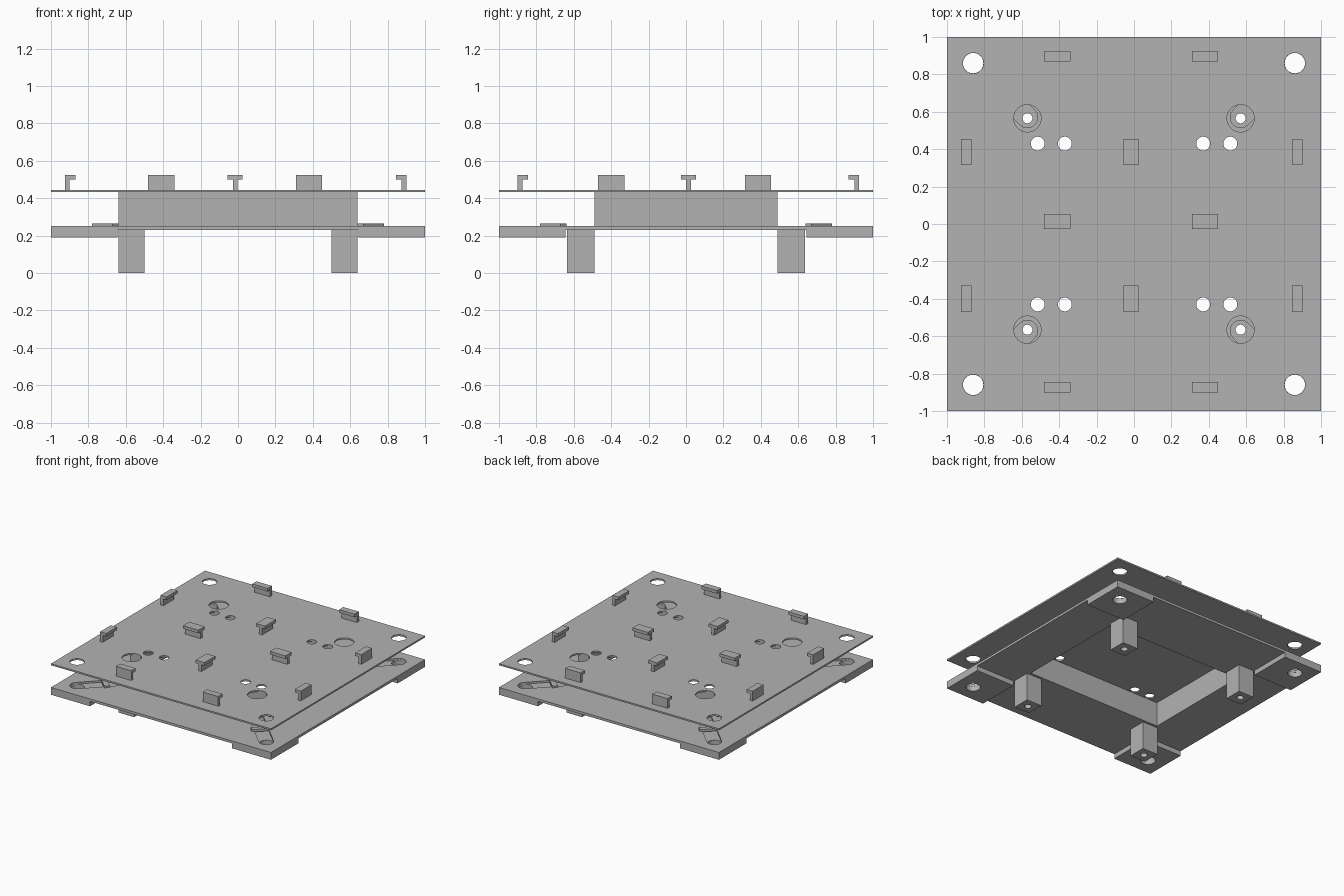
import bpy, bmesh
from math import pi, cos, sin
from mathutils import Matrix, Vector

cube = bpy.data.objects.get("Cube")
if cube:
    bpy.data.objects.remove(cube, do_unlink=True)

grey = bpy.data.materials.new("plain grey")
grey.use_nodes = True
colour = (0.45, 0.45, 0.45, 1)
grey.diffuse_color = colour
grey.node_tree.nodes["Principled BSDF"].inputs["Base Color"].default_value = colour

CORNERS = [(sx, sy) for sx in (-1, 1) for sy in (-1, 1)]


def finish(bm, name):
    bmesh.ops.recalc_face_normals(bm, faces=bm.faces)
    mesh = bpy.data.meshes.new(name)
    bm.to_mesh(mesh)
    bm.free()
    mesh.materials.append(grey)
    obj = bpy.data.objects.new(name, mesh)
    bpy.context.collection.objects.link(obj)
    return obj


def add_box(bm, x, y, z):
    """Add a box given as (low, high) ranges."""
    size = [r[1] - r[0] for r in (x, y, z)]
    mid = [(r[0] + r[1]) / 2 for r in (x, y, z)]
    bmesh.ops.create_cube(bm, size=1, matrix=Matrix.Translation(mid) @ Matrix.Diagonal((*size, 1)))


def box(name, x, y, z):
    bm = bmesh.new()
    add_box(bm, x, y, z)
    return finish(bm, name)


def drills(holes):
    """Vertical cutters from (x, y, radius) entries."""
    bm = bmesh.new()
    for x, y, r in holes:
        bmesh.ops.create_cone(bm, cap_ends=True, segments=32, radius1=r, radius2=r,
                              depth=2, matrix=Matrix.Translation((x, y, 0)))
    return finish(bm, "drill_cutter")


def channel(sx, sy, inner, outer, r, z):
    """Round-ended diagonal channel cutter."""
    bm = bmesh.new()
    for d in (inner, outer):
        for i in range(32):
            a = i * pi / 16
            for h in z:
                bm.verts.new((sx * d + r * cos(a), sy * d + r * sin(a), h))
    bmesh.ops.convex_hull(bm, input=bm.verts)
    bmesh.ops.dissolve_limit(bm, angle_limit=0.01, verts=bm.verts, edges=bm.edges)
    return finish(bm, "channel_cutter")


def cut(obj, cutter):
    cutter.hide_render = True
    mod = obj.modifiers.new("cut", "BOOLEAN")
    mod.operation, mod.solver, mod.object = "DIFFERENCE", "EXACT", cutter
    bpy.context.view_layer.objects.active = obj
    bpy.ops.object.modifier_apply(modifier=mod.name)
    bpy.data.objects.remove(cutter, do_unlink=True)


def smooth(obj):
    bpy.ops.object.select_all(action="DESELECT")
    obj.select_set(True)
    bpy.context.view_layer.objects.active = obj
    bpy.ops.object.shade_smooth_by_angle(angle=0.5)


FULL = (-1, 1)
corner_holes = [(sx * 0.86, sy * 0.86, 0.055) for sx, sy in CORNERS]
screw_holes = [(sx * 0.57, sy * 0.565, 0.027) for sx, sy in CORNERS]

# Top plate with corner, access and paired cable holes
top = box("top_plate", FULL, FULL, (0.432, 0.445))
access = [(x, y, 0.073) for x, y, r in screw_holes]
pairs = [(sx * x, sy * 0.43, 0.037) for sx, sy in CORNERS for x in (0.37, 0.515)]
cut(top, drills(corner_holes + access + pairs))
smooth(top)

# Hollow box wall between the plates
wall = box("box_wall", (-0.64, 0.64), (-0.49, 0.49), (0.23, 0.432))
cut(wall, box("wall_cutter", (-0.62, 0.62), (-0.47, 0.47), (0, 1)))

# Bottom plate with central opening, holes and diagonal channels
base = box("bottom_plate", FULL, FULL, (0.23, 0.25))
cut(base, box("opening_cutter", (-0.62, 0.62), (-0.47, 0.47), (0, 1)))
for sx, sy in CORNERS:
    cut(base, channel(sx, sy, 0.57, 0.86, 0.055, (0.235, 0.3)))
cut(base, drills([(x, y, r * 0.99) for x, y, r in corner_holes + screw_holes]))
smooth(base)


def span(sign, low, high):
    return tuple(sorted((sign * low, sign * high)))


for sx, sy in CORNERS:
    place = ("front" if sy < 0 else "back") + ("_left" if sx > 0 else "_right")
    # Corner pad under the plate
    pad = box(place + "_corner_pad", span(sx, 0.645, 1), span(sy, 0.645, 1), (0.19, 0.23))
    cut(pad, drills([(sx * 0.86, sy * 0.86, 0.055)]))
    smooth(pad)
    # Square leg with a screw hole
    leg = box(place + "_leg", span(sx, 0.5, 0.64), span(sy, 0.49, 0.635), (0, 0.23))
    cut(leg, drills([(sx * 0.57, sy * 0.565, 0.027)]))
    smooth(leg)
    # Strap bridging the channel
    strap = box(place + "_strap", (-0.0215, 0.0215), (-0.0775, 0.0775), (0.245, 0.265))
    strap.data.transform(Matrix.Rotation(sx * sy * pi / 4, 4, "Z"))
    strap.data.transform(Matrix.Translation((sx * 0.71, sy * 0.71, 0)))


def clip(name, along_x, length, cap, stem):
    """Hook made of an upright stem and a flat cap."""
    bm = bmesh.new()
    for across, z in ((stem, (0.445, 0.5)), (cap, (0.5, 0.525))):
        x, y = (length, across) if along_x else (across, length)
        add_box(bm, x, y, z)
    finish(bm, name)


# Hooks in rows: outer ones face inward, middle ones are T-shaped
rows_y = [("front", (-0.9, -0.845), (-0.9, -0.875)),
          ("middle", (-0.027, 0.053), (0, 0.026)),
          ("back", (0.87, 0.925), (0.9, 0.925))]
for row, cap, stem in rows_y:
    for side, length in (("right", (-0.48, -0.34)), ("left", (0.31, 0.45))):
        clip(f"{row}_{side}_cross_clip", True, length, cap, stem)
rows_x = [("right", (-0.925, -0.87), (-0.925, -0.9)),
          ("middle", (-0.055, 0.025), (-0.028, -0.002)),
          ("left", (0.845, 0.9), (0.875, 0.9))]
for row, cap, stem in rows_x:
    for side, length in (("front", (-0.47, -0.33)), ("back", (0.315, 0.455))):
        clip(f"{side}_{row}_long_clip", False, length, cap, stem)
